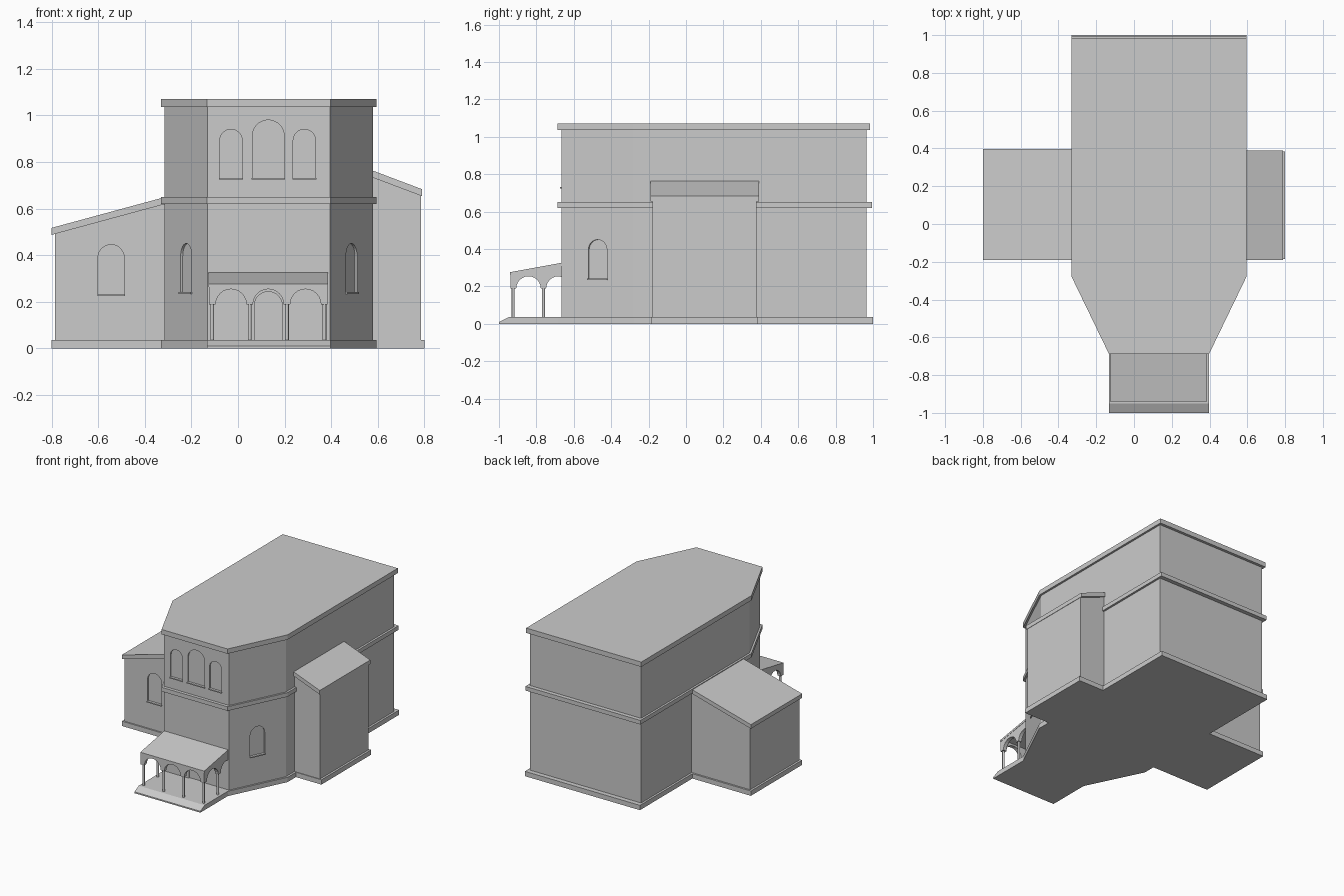
import bpy, bmesh, math
from mathutils import Vector

if "Cube" in bpy.data.objects:
    bpy.data.objects.remove(bpy.data.objects["Cube"])

CX = 0.1325  # symmetry axis of the main hall


def prism(name, pts, vec):
    """Extrude a planar outline of 3D points along vec."""
    bm = bmesh.new()
    face = bm.faces.new([bm.verts.new(p) for p in pts])
    ext = bmesh.ops.extrude_face_region(bm, geom=[face], use_keep_orig=True)
    verts = [g for g in ext["geom"] if isinstance(g, bmesh.types.BMVert)]
    bmesh.ops.translate(bm, verts=verts, vec=vec)
    bmesh.ops.recalc_face_normals(bm, faces=bm.faces)
    me = bpy.data.meshes.new(name)
    bm.to_mesh(me)
    bm.free()
    ob = bpy.data.objects.new(name, me)
    bpy.context.collection.objects.link(ob)
    return ob


def slab(name, outline, z0, z1):
    return prism(name, [(x, y, z0) for x, y in outline], (0, 0, z1 - z0))


def side_profile(name, xz, y0, y1):
    return prism(name, [(x, y0, z) for x, z in xz], (0, y1 - y0, 0))


def rect(x0, x1, y0, y1):
    return [(x0, y0), (x1, y0), (x1, y1), (x0, y1)]


def hall_outline(half, front_half, front, back):
    return [(CX - front_half, front), (CX + front_half, front), (CX + half, -0.28),
            (CX + half, back), (CX - half, back), (CX - half, -0.28)]


def cut(target, cutter):
    mod = target.modifiers.new("recess", 'BOOLEAN')
    mod.operation, mod.solver, mod.object = 'DIFFERENCE', 'EXACT', cutter
    bpy.context.view_layer.objects.active = target
    bpy.ops.object.modifier_apply(modifier=mod.name)
    bpy.data.objects.remove(cutter)


def window(name, wall, pos, along, half, z0, z1, sill=True, depth=0.01):
    """Recessed round-headed opening with a thin sill."""
    u = Vector((*along, 0)).normalized()
    n = Vector((u.y, -u.x, 0))
    c = Vector((*pos, 0))
    up = Vector((0, 0, 1))
    arc = [(half * math.cos(math.pi * i / 14), z1 - half + half * math.sin(math.pi * i / 14))
           for i in range(15)]
    outline = [(-half, z0), (half, z0)] + arc
    cut(wall, prism(name + "_cutter", [c + u * a + up * z - n * depth for a, z in outline], n * 0.05))
    if sill:
        w = half + 0.003
        corners = [(-w, z0 - 0.006), (w, z0 - 0.006), (w, z0 + 0.002), (-w, z0 + 0.002)]
        prism(name + "_sill", [c + u * a + up * z - n * depth for a, z in corners], n * (depth + 0.008))


# Main hall with base course and two cornices
hall = slab("hall_walls", hall_outline(0.4475, 0.2625, -0.665, 0.965), 0, 1.05)
slab("hall_base", hall_outline(0.4625, 0.265, -0.685, 1.0), 0, 0.035)
slab("middle_cornice", hall_outline(0.4625, 0.265, -0.688, 0.995), 0.62, 0.65)
slab("roof_cornice", hall_outline(0.4625, 0.265, -0.688, 0.985), 1.035, 1.07)

# Left wing with lean-to roof
left = side_profile("left_wing_walls", [(-0.785, 0), (-0.30, 0), (-0.30, 0.63), (-0.785, 0.497)], -0.18, 0.385)
side_profile("left_wing_roof", [(-0.80, 0.487), (-0.31, 0.62), (-0.31, 0.65), (-0.80, 0.517)], -0.19, 0.398)
slab("left_wing_base", rect(-0.80, -0.30, -0.19, 0.398), 0, 0.035)

# Right wing with lean-to roof
side_profile("right_wing_walls", [(0.57, 0), (0.785, 0), (0.785, 0.665), (0.57, 0.745)], -0.18, 0.377)
side_profile("right_wing_roof", [(0.57, 0.736), (0.79, 0.653), (0.79, 0.683), (0.57, 0.766)], -0.19, 0.39)
slab("right_wing_base", rect(0.57, 0.80, -0.185, 0.385), 0, 0.035)

# Windows
for i, (x, half, top) in enumerate([(-0.03, 0.048, 0.94), (0.13, 0.068, 0.98), (0.285, 0.048, 0.94)]):
    window(f"upper_window_{i}", hall, (x, -0.665), (1, 0), half, 0.73, top)
for side, s in (("left", -1), ("right", 1)):
    window(f"{side}_chamfer_window", hall, (CX + s * 0.355, -0.4725), (0.185, s * 0.385), 0.055, 0.24, 0.45)
window("wing_window", left, (-0.545, -0.18), (1, 0), 0.056, 0.23, 0.445)
window("doorway", hall, (0.13, -0.665), (1, 0), 0.06, 0.035, 0.243, sill=False)

# Porch platform with sloped front edge
x0, x1 = -0.1325, 0.3975
prism("porch_floor", [(x0, -1.0, 0), (x0, -0.66, 0), (x0, -0.66, 0.035), (x0, -0.95, 0.035), (x0, -1.0, 0.01)],
      (x1 - x0, 0, 0))

# Porch arcades: arched underside, straight top
SPRING, R, THICK = 0.188, 0.066, 0.026


def arch_edge(centres, limit=None):
    pts = []
    for c in centres:
        for i in range(13):
            a = math.pi * (1 - i / 12)
            p = (c + R * math.cos(a), SPRING + R * math.sin(a))
            if limit is None or p[0] < limit:
                pts.append(p)
    return pts


front = [(-0.125, SPRING)] + arch_edge([-0.03, 0.13, 0.29]) + [(0.385, SPRING), (0.385, 0.268), (-0.125, 0.268)]
side_profile("front_arcade", front, -0.938, -0.938 + THICK)
flank = [(-0.938, SPRING)] + arch_edge([-0.842, -0.682], -0.666) + [(-0.664, 0.25), (-0.664, 0.315), (-0.938, 0.268)]
for side, x in (("left", -0.125), ("right", 0.385 - THICK)):
    prism(f"{side}_arcade", [(x, y, z) for y, z in flank], (THICK, 0, 0))
prism("porch_roof", [(-0.127, -0.94, 0.262), (-0.127, -0.66, 0.311), (-0.127, -0.66, 0.327), (-0.127, -0.94, 0.276)],
      (0.514, 0, 0))

# Porch columns
spots = [(x, -0.924) for x in (-0.111, 0.05, 0.21, 0.371)] + [(x, -0.762) for x in (-0.111, 0.371)]
for i, (x, y) in enumerate(spots):
    bpy.ops.mesh.primitive_cylinder_add(vertices=16, radius=0.008, depth=0.16, location=(x, y, 0.112))
    bpy.context.object.name = f"porch_column_{i}"
    bpy.ops.object.shade_smooth_by_angle()
